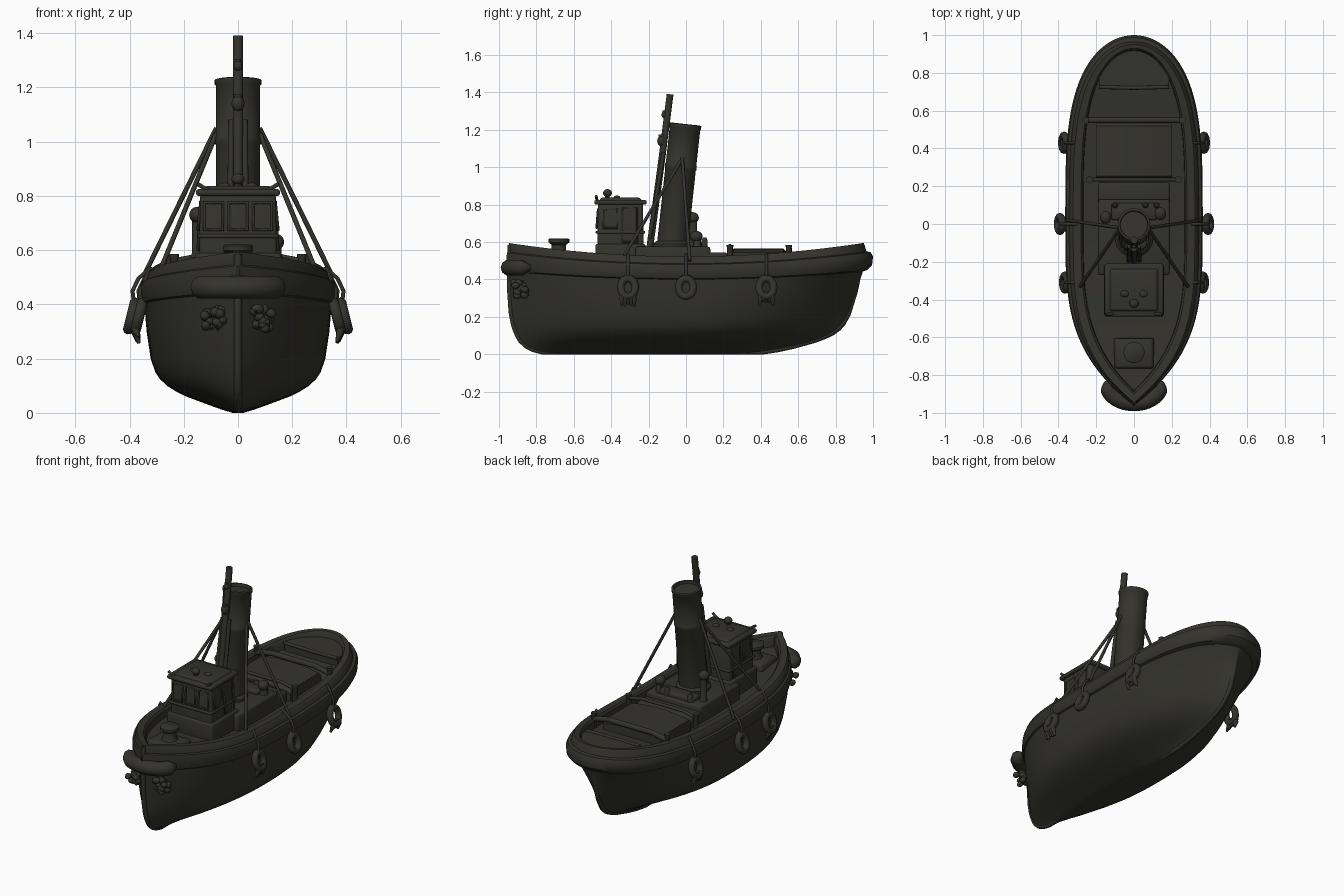
import bpy, bmesh, math, random
from mathutils import Vector

random.seed(4)
cube = bpy.data.objects.get("Cube")
if cube:
    bpy.data.objects.remove(cube)

paint = bpy.data.materials.new("dark_olive_grey")
paint.use_nodes = True
COLOR = (0.034, 0.033, 0.026, 1)
paint.diffuse_color = COLOR
paint.node_tree.nodes["Principled BSDF"].inputs["Base Color"].default_value = COLOR


def finish(bm, name, angle=40):
    bmesh.ops.recalc_face_normals(bm, faces=bm.faces)
    me = bpy.data.meshes.new(name)
    bm.to_mesh(me)
    bm.free()
    ob = bpy.data.objects.new(name, me)
    bpy.context.collection.objects.link(ob)
    me.materials.append(paint)
    bpy.ops.object.select_all(action="DESELECT")
    ob.select_set(True)
    bpy.context.view_layer.objects.active = ob
    bpy.ops.object.shade_smooth_by_angle(angle=math.radians(angle))


def box(name, x, y, z, taper=1.0, bevel=0.012):
    """Box from (min, max) ranges, optionally narrower at the top."""
    bm = bmesh.new()
    bmesh.ops.create_cube(bm, size=1)
    for v in bm.verts:
        k = taper if v.co.z > 0 else 1
        v.co = [(r[0] + r[1]) / 2 + c * (r[1] - r[0]) * f
                for r, c, f in zip((x, y, z), v.co, (k, k, 1))]
    bmesh.ops.bevel(bm, geom=bm.edges[:], offset=bevel, segments=2, affect="EDGES", profile=0.5)
    finish(bm, name, 50)


def lathe(name, base, profile, axis=(0, 0, 1), sides=32):
    """Turn a (radius, height) profile round an axis through base."""
    bm = bmesh.new()
    q = Vector(axis).to_track_quat("Z", "Y")
    rings = []
    for r, h in profile:
        rings.append([bm.verts.new(Vector(base) + q @ Vector(
            (r * math.cos(a), r * math.sin(a), h)))
            for a in (2 * math.pi * i / sides for i in range(sides))])
    for a, b in zip(rings, rings[1:]):
        for i in range(sides):
            j = (i + 1) % sides
            bm.faces.new((a[i], a[j], b[j], b[i]))
    bm.faces.new(rings[0])
    bm.faces.new(rings[-1])
    finish(bm, name)


def ball(name, pos, scale, rough=0.0, detail=3):
    bm = bmesh.new()
    bmesh.ops.create_icosphere(bm, subdivisions=detail, radius=1)
    for v in bm.verts:
        v.co *= 1 + random.uniform(-rough, rough)
        v.co = Vector(pos) + Vector(c * s for c, s in zip(v.co, scale))
    finish(bm, name, 70)


def tube(name, points, radius, radii=None, closed=False):
    cu = bpy.data.curves.new(name, "CURVE")
    cu.dimensions = "3D"
    cu.bevel_depth = radius
    cu.bevel_resolution = 3
    cu.use_fill_caps = True
    sp = cu.splines.new("POLY")
    sp.points.add(len(points) - 1)
    for i, p in enumerate(points):
        sp.points[i].co = (*p, 1)
        sp.points[i].radius = radii[i] if radii else 1
    sp.use_cyclic_u = closed
    sp.use_smooth = True
    cu.materials.append(paint)
    bpy.context.collection.objects.link(bpy.data.objects.new(name, cu))


# Hull, bulwark and deck: stacked waterlines (height, half width, bow y, stern y, fineness)
def waterline(z, width, bow, stern, fine, n=56):
    pts = []
    for i in range(n + 1):
        s = (1 - math.cos(math.pi * i / n)) / 2
        if s < 0.5:
            f = 1 - (1 - 2 * s) ** (3.6 - 1.2 * fine)
        else:
            f = max(0, 1 - (2 * s - 1) ** (3.5 - 1.5 * fine)) ** (0.5 + fine)
        y = bow + (stern - bow) * s
        lift = 0.08 * y * y * min(z / 0.52, 1) ** 2
        pts.append(Vector((max(width * f, 0.004), y, z + lift)))
    return pts


LEVELS = [(0, .02, -.77, .42, 1), (.012, .06, -.82, .5, 1), (.03, .11, -.857, .58, 1),
          (.06, .19, -.89, .69, .9), (.08, .23, -.902, .745, .85), (.1, .262, -.912, .79, .8),
          (.125, .288, -.922, .825, .75), (.15, .305, -.93, .85, .7), (.2, .322, -.94, .88, .6),
          (.3, .337, -.948, .915, .35), (.36, .342, -.95, .93, .18), (.4, .345, -.95, .945, .05),
          (.405, .355, -.955, .97, 0), (.425, .363, -.96, .995, 0), (.46, .364, -.96, 1, 0),
          (.48, .357, -.957, .987, 0), (.485, .343, -.95, .965, 0), (.512, .335, -.95, .955, 0),
          (.523, .322, -.945, .95, 0), (.523, .28, -.9, .93, 0), (.512, .27, -.885, .92, 0),
          (.47, .268, -.88, .915, 0)]
bm = bmesh.new()
rows = []
for level in LEVELS:
    side = waterline(*level)
    rows.append([[bm.verts.new((sx * p.x, p.y, p.z)) for p in side] for sx in (1, -1)])
for lo, hi in zip(rows, rows[1:]):
    for a, b in zip(lo, hi):
        for i in range(len(a) - 1):
            bm.faces.new((a[i], a[i + 1], b[i + 1], b[i]))
    for e in (0, -1):
        bm.faces.new((lo[0][e], lo[1][e], hi[1][e], hi[0][e]))
for l, r in (rows[0], rows[-1]):
    for i in range(len(l) - 1):
        bm.faces.new((l[i], l[i + 1], r[i + 1], r[i]))
finish(bm, "hull", 35)

# Stem and keel strip, following the ends of the waterlines
ends = [[waterline(*level)[e] for level in LEVELS[:12]] for e in (0, -1)]
path = [(0, -.94, .585)] + [(0, p.y + .005, p.z + .012) for p in reversed(ends[0])]
path += [(0, p.y - .01, p.z + .012) for p in ends[1]]
tube("stem_and_keel", path, .014)

# Bow fender, a fat roll wrapped round the stem with rounded ends
arc = [math.radians(a) for a in range(-100, 101, 5)]
tube("bow_fender", [(.14 * math.sin(a), -.85 - .098 * math.cos(a), .463) for a in arc], .043,
     [min(1, .35 + 1.5 * (math.radians(100) - abs(a))) for a in arc])

# Tyres and their ropes, frayed bow pads, stays
for sx, side in ((1, "left"), (-1, "right")):
    for y, x, worn in ((-.31, .365, 1), (0, .392, 0), (.43, .37, 1)):
        tube(f"tyre_{side}", [(sx * (x - .012 * math.sin(a)), y + .039 * math.cos(a),
             .357 + .048 * math.sin(a)) for a in (math.tau * i / 24 for i in range(24))],
             .02, closed=True)
        tube(f"tyre_rope_{side}", [(sx * (x - .01), y, .39), (sx * (x - .003), y, .45),
             (sx * (x - .025), y, .495), (sx * .325, y, .535), (sx * .275, y, .5)], .008)
        for k in range(5 * worn):
            dy = (k - 2) * .016
            tube(f"tyre_rag_{side}", [(sx * (x + .008), y + dy * .8, .335), (sx * (x + .012), y + dy, .3),
                 (sx * x, y + dy * 1.1, .255 + random.random() * .03)], .013, [1, 1.1, .5])
    for k in range(26):
        ball(f"bow_pad_{side}", (sx * (.09 + random.uniform(-.035, .035)), -.88 + random.uniform(-.045, .035),
             .348 + random.uniform(-.036, .036)), (.018, .022, .018), .15, 2)
    tube(f"stay_aft_{side}", [(sx * .08, -.02, 1.05), (sx * .35, .02, .5)], .009)
    tube(f"stay_fore_{side}", [(sx * .08, -.03, 1.03), (sx * .285, -.33, .53)], .009)

# Engine casing and its fittings
box("engine_casing", (-.19, .19), (-.27, .13), (.45, .575))
box("casing_step", (-.19, .19), (.1, .22), (.45, .545))
box("casing_skylight", (-.12, .12), (.02, .11), (.56, .6))
lathe("funnel_base", (0, -.075, .57), [(.1, 0), (.1, .02), (.085, .035)])

# Funnel, leaning aft, with a shallow recessed top
lean = Vector((0, .072, .66)).normalized()
lathe("funnel", (0, -.075, .57), [(.082, 0), (.082, .42), (.085, .425), (.085, .445), (.082, .45),
      (.082, .64), (.086, .645), (.086, .662), (.074, .665), (.072, .645)], lean)

# Mast with lamps in front of the funnel
tube("mast", [(0, -.195, .56), (0, -.135, 1.0), (0, -.085, 1.39)], .019)
for sx in (1, -1):
    tube("mast_brace", [(sx * .03, -.195, .62), (sx * .025, -.12, 1.08)], .011)
for z, y, r in ((1.28, -.115, .016), (1.14, -.13, .024)):
    ball("mast_lamp", (0, y, z), (r, r, r * 1.2))
    lathe("mast_lamp_cap", (0, y, z + r), [(r * .7, 0), (r * .7, r * .5)], sides=16)

# Wheelhouse: tapered body, skirting, roof, windows and doors
box("wheelhouse", (-.145, .145), (-.475, -.225), (.46, .81), .96)
box("wheelhouse_skirt", (-.16, .16), (-.485, -.215), (.46, .59))
box("wheelhouse_sill", (-.149, .149), (-.483, -.218), (.645, .66), bevel=.005)
box("wheelhouse_roof", (-.155, .155), (-.49, -.21), (.8, .825), bevel=.009)
box("roof_crown", (-.13, .13), (-.465, -.235), (.82, .837), .9, .006)


def frame(name, corners):
    tube(name, corners, .0065, closed=True)


SQUARE = ((-1, -1), (1, -1), (1, 1), (-1, 1))
for x in (-.09, 0, .09):
    frame("front_window", [(x + a * .034, -.474 + .004 * b, .725 + b * .05) for a, b in SQUARE])
for sx in (1, -1):
    for y, z, h in ((-.405, .725, .05), (-.3, .69, .09)):
        frame("side_window", [(sx * (.142 - .005 * b), y + a * .038, z + b * h) for a, b in SQUARE])
    # Roof corner horns
    tube("roof_corner", [(sx * .11, -.475, .82), (sx * .15, -.48, .845)], .008)

# Roof searchlight and vents
lathe("searchlight_post", (0, -.42, .83), [(.012, 0), (.012, .03)], sides=16)
ball("searchlight", (0, -.42, .862), (.024, .024, .021))
for x in (-.05, .05):
    ball("roof_vent", (x, -.37, .837), (.022, .018, .012))

# Ventilator cowls beside the funnel
for x, y, top in ((-.15, .04, .73), (.14, .06, .63)):
    lathe("cowl_pipe", (x, y, .56), [(.03, 0), (.02, .03), (.02, top - .56)], sides=20)
    ball("cowl_head", (x, y - .005, top), (.03, .034, .03))
for x in (-.1, .06, .12):
    lathe("casing_cap", (x, .1, .57), [(.016, 0), (.016, .04), (.008, .055)], sides=16)

# Bow capstan on its plate
box("capstan_plate", (-.11, .11), (-.77, -.6), (.47, .535), .9)
lathe("capstan", (0, -.68, .53), [(.05, 0), (.038, .02), (.038, .055), (.056, .068), (.056, .085), (.05, .09)])

# Cambered cargo hatch under a cover
bm = bmesh.new()
rings = []
for y in (.235, .255, .36, .52, .54):
    edge = .02 if y in (.235, .54) else 0
    ring = [(-.2, .46)] + [(x * .04, .565 - edge - .02 * (x / 5) ** 2) for x in range(-5, 6)] + [(.2, .46)]
    rings.append([bm.verts.new((x, y, z)) for x, z in ring])
for a, b in zip(rings, rings[1:]):
    for i in range(len(a) - 1):
        bm.faces.new((a[i], a[i + 1], b[i + 1], b[i]))
bm.faces.new(rings[0])
bm.faces.new(rings[-1])
finish(bm, "cargo_hatch")

# Cross bars over the hatch ends, with posts
for y, z, w, r in ((.235, .58, .235, .01), (.55, .565, .255, .016)):
    tube("cross_bar", [(-w, y, z - .02), (-w * .6, y, z), (w * .6, y, z), (w, y, z - .02)], r)
    for sx in (1, -1):
        lathe("bar_post", (sx * w, y, .46), [(.015, 0), (.015, .11), (.018, .115), (.018, .125)], sides=16)

# Raised stern seat with a rounded back edge
bm = bmesh.new()
rim = [(.185, .725)] + [(.185 * math.cos(a), .815 + .11 * math.sin(a))
                        for a in (math.pi * i / 16 for i in range(17))] + [(-.185, .725)]
face = bm.faces.new([bm.verts.new((x, y, .49)) for x, y in rim])
top = bmesh.ops.extrude_face_region(bm, geom=[face])["geom"]
bmesh.ops.translate(bm, verts=[v for v in top if isinstance(v, bmesh.types.BMVert)], vec=(0, 0, .065))
finish(bm, "stern_seat")
tube("stern_seat_lip", [(-.185, .725, .555), (0, .72, .555), (.185, .725, .555)], .01)
